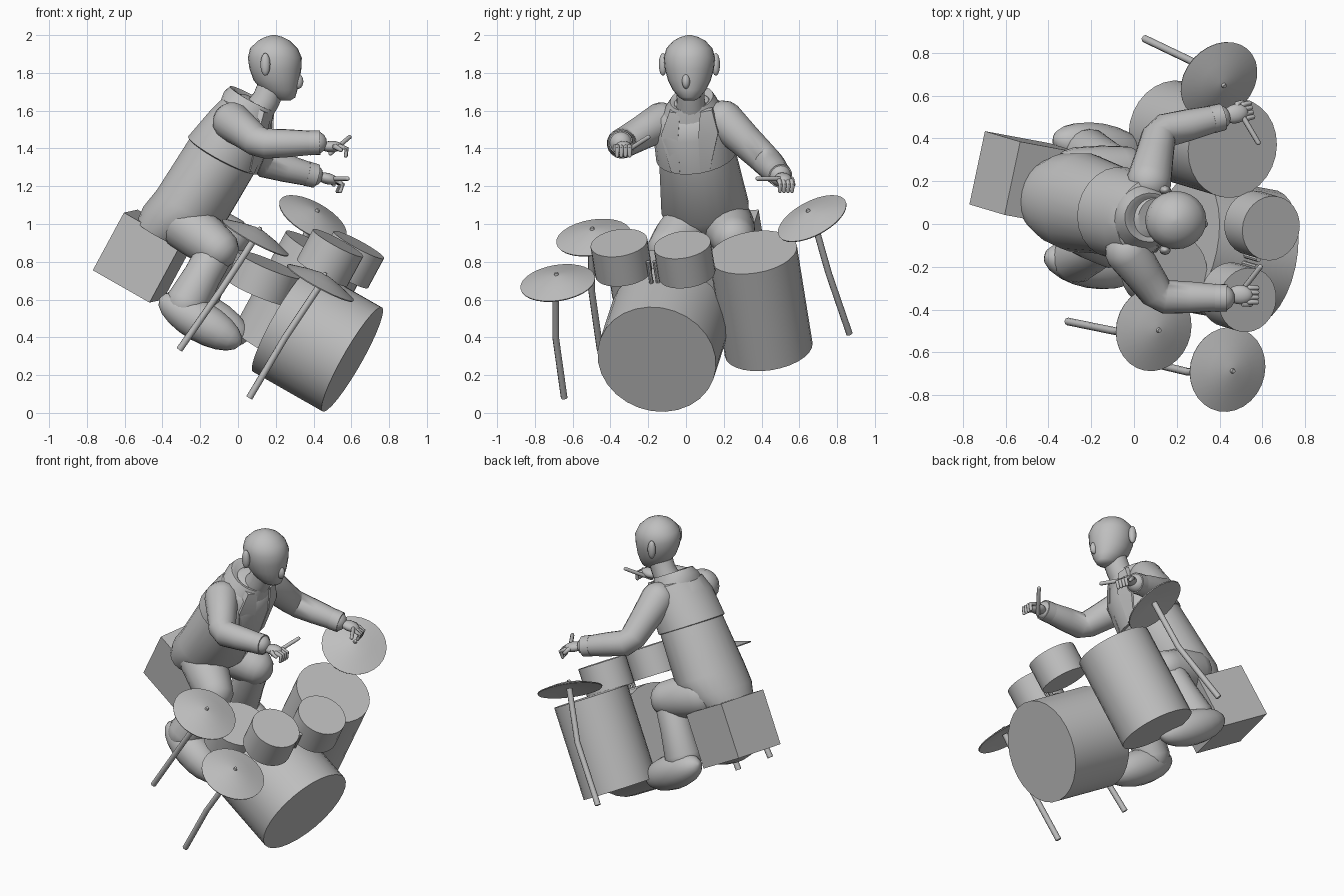
import bpy, math
from mathutils import Vector as V

if "Cube" in bpy.data.objects:
    bpy.data.objects.remove(bpy.data.objects["Cube"])

# Tilted frame shared by the drum kit and the player
F = V((0.86, -0.16, -0.49)).normalized()
U = V((0.47, -0.14, 0.87))
U = (U - F * U.dot(F)).normalized()
L = U.cross(F)

grey = bpy.data.materials.new("grey")
grey.diffuse_color = (0.52, 0.52, 0.52, 1)
grey.use_nodes = True
grey.node_tree.nodes["Principled BSDF"].inputs["Base Color"].default_value = grey.diffuse_color


def make(name, verts, faces, angle=40):
    me = bpy.data.meshes.new(name)
    me.from_pydata([tuple(v) for v in verts], [], faces)
    ob = bpy.data.objects.new(name, me)
    bpy.context.collection.objects.link(ob)
    me.materials.append(grey)
    bpy.ops.object.select_all(action='DESELECT')
    ob.select_set(True)
    bpy.context.view_layer.objects.active = ob
    bpy.ops.object.shade_smooth_by_angle(angle=math.radians(angle))
    return ob


def loft(name, rings, n=24, angle=40):
    """Skin over elliptical rings, each (centre, half axis A, half axis B)."""
    verts, faces = [], []
    for c, a, b in rings:
        for i in range(n):
            t = 2 * math.pi * i / n
            verts.append(V(c) + a * math.cos(t) + b * math.sin(t))
    for k in range(len(rings) - 1):
        for i in range(n):
            j = (i + 1) % n
            faces.append((k * n + i, k * n + j, k * n + n + j, k * n + n + i))
    faces.append(tuple(reversed(range(n))))
    faces.append(tuple(range(len(verts) - n, len(verts))))
    return make(name, verts, faces, angle)


def basis(axis):
    axis = axis.normalized()
    a = (F - axis * F.dot(axis))
    if a.length < 0.2:
        a = L - axis * L.dot(axis)
    a.normalize()
    return a, axis.cross(a)


def turned(name, base, axis, profile, n=28, angle=40):
    """Round part from (height, radius) pairs along an axis."""
    axis = axis.normalized()
    a, b = basis(axis)
    return loft(name, [(V(base) + axis * h, a * r, b * r) for h, r in profile], n, angle)


def tube(name, pts, radii, n=16, rounded=True):
    """Bent tube through points, with optional rounded ends."""
    pts = [V(p) for p in pts]
    tan = [(pts[min(i + 1, len(pts) - 1)] - pts[max(i - 1, 0)]).normalized()
           for i in range(len(pts))]
    a = basis(tan[0])[0]
    rings = []

    def ring(c, t, r):
        b = t.cross(a)
        rings.append((c, a * r, b * r))
    caps = ((0.95, 0.3), (0.75, 0.66), (0.4, 0.92))
    if rounded:
        for h, s in caps:
            ring(pts[0] - tan[0] * radii[0] * h, tan[0], radii[0] * s)
    for p, t, r in zip(pts, tan, radii):
        a = (a - t * a.dot(t)).normalized()
        ring(p, t, r)
    if rounded:
        for h, s in reversed(caps):
            ring(pts[-1] + tan[-1] * radii[-1] * h, tan[-1], radii[-1] * s)
    return loft(name, rings, n, 50)


def blob(name, c, a, b, d, n=16):
    """Ellipsoid with half axes a, b, d."""
    rings = []
    for k in range(11):
        t = math.pi * (0.02 + 0.96 * k / 10)
        rings.append((V(c) - d * math.cos(t), a * math.sin(t), b * math.sin(t)))
    return loft(name, rings, n, 60)


# Drums: top centre, axis, radius, depth
snare_axis = V((0.38, -0.14, 0.91))
for name, top, axis, r, h in (
        ("bass_drum", (0.605, -0.155, 0.283), F, 0.318, 0.43),
        ("floor_tom", (0.46, 0.355, 0.85), U, 0.235, 0.59),
        ("right_tom", (0.53, -0.355, 0.90), U, 0.152, 0.18),
        ("left_tom", (0.64, -0.02, 0.89), U, 0.152, 0.18),
        ("snare", (0.17, -0.23, 0.785), snare_axis, 0.185, 0.16)):
    turned(name, top, axis, [(-h, r), (0, r)])

# Tom mount rods
for s in (-0.018, 0.018):
    p = V((0.55, -0.175, 0.75)) + L * s
    turned("tom_mount", p - U * 0.14, U, [(0, 0.012), (0.2, 0.012)], 8)

# Cymbals with bent stands
tilted = V((0.45, -0.42, 0.79))
for name, c, axis, path in (
        ("front_cymbal", (0.44, -0.68, 0.695), U,
         [(0.45, -0.69, 0.70), (0.25, -0.69, 0.40), (0.06, -0.645, 0.08)]),
        ("side_cymbal", (0.095, -0.49, 0.935), U,
         [(0.10, -0.50, 0.94), (-0.09, -0.50, 0.65), (-0.31, -0.455, 0.335)]),
        ("far_cymbal", (0.40, 0.665, 1.035), tilted,
         [(0.40, 0.67, 1.04), (0.28, 0.755, 0.74), (0.05, 0.865, 0.42)])):
    turned(name, c, axis, [(0.02, 0.01), (-0.012, 0.198), (-0.006, 0.2), (0.022, 0.11),
                           (0.04, 0.035), (0.042, 0.012), (0.054, 0.009)], 28, 35)
    tube(name + "_stand", path, [0.018] * 3, 8, False)

# Seat box
c, h = V((-0.50, 0.21, 0.83)), 0.175
corners = [c + F * x * h + L * y * h + U * z * h
           for z in (-1, 1) for x, y in ((-1, -1), (1, -1), (1, 1), (-1, 1))]
make("seat", corners, [(3, 2, 1, 0), (4, 5, 6, 7), (0, 1, 5, 4), (1, 2, 6, 5),
                       (2, 3, 7, 6), (3, 0, 4, 7)], 10)


def body(name, rows):
    loft(name, [(V(c), F * a, L * b) for c, a, b in rows], 24, 40)


# Torso, jacket yoke and collar
body("torso", [((-0.41, 0.13, 0.95), 0.14, 0.17), ((-0.34, 0.12, 1.01), 0.18, 0.215),
               ((-0.25, 0.10, 1.09), 0.20, 0.235), ((-0.085, 0.06, 1.36), 0.195, 0.205),
               ((0.02, 0.03, 1.53), 0.165, 0.19), ((0.06, 0.03, 1.61), 0.13, 0.15),
               ((0.09, 0.03, 1.65), 0.08, 0.09)])
body("jacket_yoke", [((-0.085, 0.055, 1.36), 0.19, 0.2), ((-0.08, 0.055, 1.365), 0.21, 0.215),
                     ((0.015, 0.03, 1.52), 0.18, 0.21), ((0.05, 0.03, 1.60), 0.145, 0.18),
                     ((0.06, 0.03, 1.62), 0.11, 0.13)])
body("collar", [((0.04, 0.03, 1.58), 0.15, 0.17), ((0.055, 0.03, 1.63), 0.148, 0.14),
                ((0.075, 0.03, 1.665), 0.135, 0.115), ((0.08, 0.03, 1.66), 0.115, 0.1),
                ((0.075, 0.03, 1.64), 0.08, 0.08)])
# Lapels down the open jacket front
for s, name in ((-1, "right_lapel"), (1, "left_lapel")):
    pts = []
    for p, w in (((0.185, 0.02, 1.585), 0.06), ((0.178, 0.01, 1.45), 0.10),
                 ((0.105, 0.02, 1.27), 0.05)):
        for e in (0.055, 0.055 + w):
            pts.append(V(p) + L * s * e - F * (e * e * 2))
    lower = [p - F * 0.03 for p in pts]
    make(name, pts + lower, [(0, 1, 3, 2), (2, 3, 5, 4), (8, 9, 7, 6), (10, 11, 9, 8),
                             (0, 2, 8, 6), (2, 4, 10, 8), (3, 1, 7, 9), (5, 3, 9, 11),
                             (1, 0, 6, 7), (4, 5, 11, 10)], 30)

# Neck and head
X, Y, Z = V((1, 0, 0)), V((0, 1, 0)), V((0, 0, 1))
tube("neck", [(0.08, 0.03, 1.56), (0.15, 0.025, 1.66), (0.19, 0.02, 1.76)],
     [0.085, 0.075, 0.075], 16, False)
loft("head", [(V((x, 0.018, z)), X * a, Y * b) for z, x, a, b in (
    (1.655, 0.25, 0.03, 0.03), (1.67, 0.238, 0.065, 0.055), (1.71, 0.22, 0.095, 0.088),
    (1.76, 0.205, 0.122, 0.113), (1.82, 0.198, 0.137, 0.13), (1.88, 0.195, 0.143, 0.136),
    (1.93, 0.19, 0.126, 0.122), (1.97, 0.19, 0.085, 0.085), (1.99, 0.19, 0.047, 0.047),
    (2.0, 0.19, 0.01, 0.01))], 24, 60)
blob("nose", (0.318, 0.0, 1.755), X * 0.028, Y * 0.022, Z * 0.04, 10)
for s in (-1, 1):
    blob("ear", (0.145, 0.018 + s * 0.14, 1.845), X * 0.026, Y * 0.022, Z * 0.06, 12)

# Arms, cuffs, hands and sticks
for side, sh, el, wr, hand, s0, s1 in (
        ("right", (-0.03, -0.13, 1.54), (0.12, -0.34, 1.425), (0.41, -0.345, 1.43),
         (0.495, -0.33, 1.41), (0.49, -0.33, 1.375), (0.59, -0.20, 1.46)),
        ("left", (0.07, 0.20, 1.55), (0.12, 0.43, 1.33), (0.39, 0.495, 1.26),
         (0.475, 0.515, 1.24), (0.485, 0.54, 1.24), (0.58, 0.38, 1.24))):
    sh, el, wr, hand = V(sh), V(el), V(wr), V(hand)
    tube(side + "_arm", [sh, sh.lerp(el, 0.5), sh.lerp(el, 0.88), el.lerp(wr, 0.1),
                         el.lerp(wr, 0.5), wr], [0.105, 0.09, 0.082, 0.08, 0.074, 0.062], 18)
    d = (wr - el).normalized()
    tube(side + "_cuff", [wr - d * 0.03, wr + d * 0.025], [0.066, 0.064], 18, False)
    side_v = d.cross(Z).normalized()
    up = side_v.cross(d)
    blob(side + "_hand", hand, side_v * 0.045, up * 0.03, d * 0.06)
    for i in range(4):
        k = hand + d * 0.045 + side_v * (i - 1.5) * 0.022
        tube(side + "_finger", [k, k + d * 0.035 - up * 0.012, k + d * 0.03 - up * 0.05],
             [0.013, 0.012, 0.01], 8)
    th = hand + side_v * (-0.045 if side == "left" else 0.045)
    tube(side + "_thumb", [hand, th + d * 0.02, th + d * 0.05 - up * 0.02],
         [0.016, 0.014, 0.011], 8)
    tube(side + "_stick", [s0, s1], [0.013, 0.012], 8)

# Legs: thigh, shin and long shoe
for side, hip, knee, ankle, shoe in (
        ("right", (-0.28, 0.02, 1.0), (-0.11, -0.09, 0.87), (-0.27, -0.16, 0.58),
         (-0.20, -0.19, 0.485)),
        ("left", (-0.26, 0.22, 1.0), (-0.05, 0.25, 0.93), (-0.21, 0.33, 0.62),
         (-0.16, 0.36, 0.51))):
    hip, knee, ankle = V(hip), V(knee), V(ankle)
    tube(side + "_thigh", [hip, hip.lerp(knee, 0.6), knee], [0.14, 0.13, 0.115], 18)
    tube(side + "_shin", [knee - U * 0.05, knee.lerp(ankle, 0.5), ankle],
         [0.1, 0.1, 0.115], 18)
    blob(side + "_shoe", shoe, L * 0.11, U * 0.11, F * 0.25)
